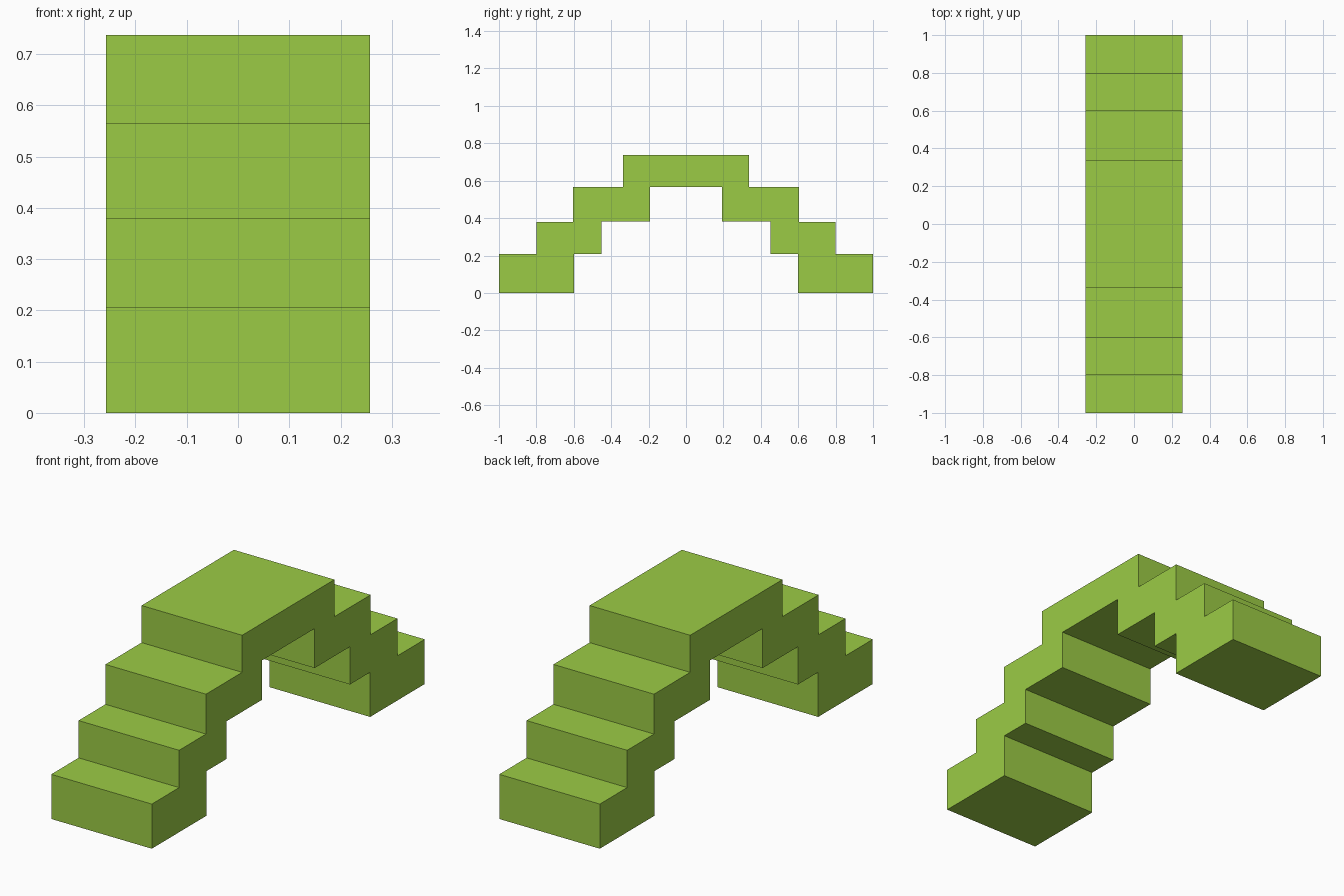
import bpy
import bmesh

if "Cube" in bpy.data.objects:
    bpy.data.objects.remove(bpy.data.objects["Cube"])

HALF_WIDTH = 0.258

# Half of the stepped arch outline (y, z): up the treads, then down the underside
treads = [(-1, 0), (-1, 0.207), (-0.8, 0.207), (-0.8, 0.38),
          (-0.603, 0.38), (-0.603, 0.565), (-0.338, 0.565), (-0.338, 0.737)]
underside = [(-0.193, 0.565), (-0.193, 0.382), (-0.452, 0.382),
             (-0.452, 0.207), (-0.6, 0.207), (-0.6, 0)]


def mirrored(points):
    return [(-y, z) for y, z in reversed(points)]


outline = treads + mirrored(treads) + mirrored(underside) + underside

# Stepped bridge: extrude the outline across the width
bm = bmesh.new()
side = bm.faces.new([bm.verts.new((-HALF_WIDTH, y, z)) for y, z in outline])
result = bmesh.ops.extrude_face_region(bm, geom=[side], use_keep_orig=True)
new_verts = [g for g in result["geom"] if isinstance(g, bmesh.types.BMVert)]
bmesh.ops.translate(bm, verts=new_verts, vec=(2 * HALF_WIDTH, 0, 0))
bmesh.ops.recalc_face_normals(bm, faces=bm.faces)

mesh = bpy.data.meshes.new("stepped_bridge")
bm.to_mesh(mesh)
bm.free()
bridge = bpy.data.objects.new("stepped_bridge", mesh)
bpy.context.collection.objects.link(bridge)

# Green colour
green = bpy.data.materials.new("green")
green.diffuse_color = (0.33, 0.60, 0.06, 1)
green.use_nodes = True
green.node_tree.nodes["Principled BSDF"].inputs["Base Color"].default_value = green.diffuse_color
mesh.materials.append(green)
